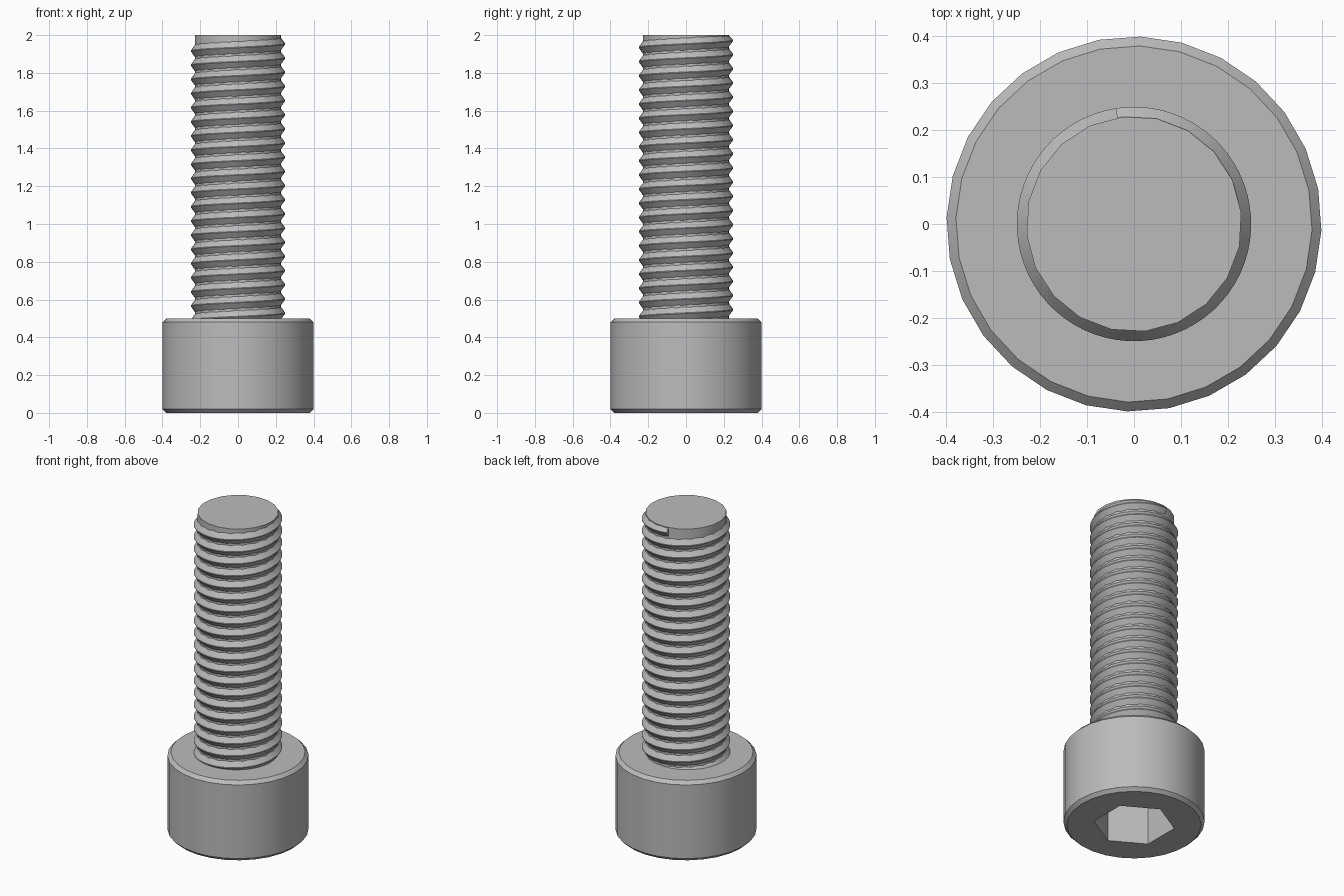
import bpy, bmesh, math

if "Cube" in bpy.data.objects:
    bpy.data.objects.remove(bpy.data.objects["Cube"], do_unlink=True)

HEAD_R, HEAD_H, CHAMFER = 0.4, 0.5, 0.02
SOCKET_R, SOCKET_DEPTH = 0.231, 0.25
CORE_R, CREST_R, ROOT_R = 0.23, 0.25, 0.224
PITCH, TOP = 0.075, 2.0

steel = bpy.data.materials.new("grey_steel")
steel.use_nodes = True
GREY = (0.5, 0.5, 0.5, 1)
steel.diffuse_color = GREY
steel.node_tree.nodes["Principled BSDF"].inputs["Base Color"].default_value = GREY


def make_object(name, bm):
    bmesh.ops.recalc_face_normals(bm, faces=bm.faces)
    mesh = bpy.data.meshes.new(name)
    bm.to_mesh(mesh)
    bm.free()
    mesh.materials.append(steel)
    obj = bpy.data.objects.new(name, mesh)
    bpy.context.collection.objects.link(obj)
    return obj


def stack(name, profile, sides, turn=0.0):
    """Solid of stacked polygon rings from a (radius, z) profile."""
    bm = bmesh.new()
    rings = []
    for r, z in profile:
        angles = [turn + math.tau * i / sides for i in range(sides)]
        rings.append([bm.verts.new((r * math.cos(a), r * math.sin(a), z)) for a in angles])
    for low, high in zip(rings, rings[1:]):
        for i in range(sides):
            j = (i + 1) % sides
            bm.faces.new((low[i], low[j], high[j], high[i]))
    bm.faces.new(rings[0])
    bm.faces.new(rings[-1])
    return make_object(name, bm)


def smooth(obj):
    bpy.ops.object.select_all(action='DESELECT')
    obj.select_set(True)
    bpy.context.view_layer.objects.active = obj
    bpy.ops.object.shade_smooth_by_angle(angle=math.radians(30))


# Cylindrical head, chamfered at both rims
head = stack("head", [(HEAD_R - CHAMFER, 0), (HEAD_R, CHAMFER),
                      (HEAD_R, HEAD_H - CHAMFER), (HEAD_R - CHAMFER, HEAD_H)],
             28, math.radians(88))

# Hexagonal socket cut into the underside
cutter = stack("socket_cutter", [(SOCKET_R, -0.1), (SOCKET_R, SOCKET_DEPTH)], 6, math.radians(30))
cutter.hide_render = True
cut = head.modifiers.new("socket", 'BOOLEAN')
cut.operation = 'DIFFERENCE'
cut.solver = 'EXACT'
cut.object = cutter
bpy.context.view_layer.objects.active = head
head.select_set(True)
bpy.ops.object.modifier_apply(modifier=cut.name)
bpy.data.objects.remove(cutter, do_unlink=True)

# Shank core
core = stack("shank_core", [(CORE_R, HEAD_H - 0.03), (CORE_R, TOP)], 20, math.radians(6))

# Right-handed V thread, starting inside the head and stopping square at the tip
bm = bmesh.new()
STEPS = 64
END_ANGLE = math.radians(99)
END_Z = 1.974
TURNS = 20
sections = []
for i in range(TURNS * STEPS + 1):
    back = TURNS - i / STEPS
    a = END_ANGLE - math.tau * back
    crest = END_Z - PITCH * back
    sections.append([bm.verts.new((r * math.cos(a), r * math.sin(a), min(crest + dz, TOP - 0.001)))
                     for r, dz in ((ROOT_R, -PITCH / 2), (CREST_R, -0.002),
                                   (CREST_R, 0.002), (ROOT_R, PITCH / 2))])
for s, t in zip(sections, sections[1:]):
    for k in range(4):
        m = (k + 1) % 4
        bm.faces.new((s[k], t[k], t[m], s[m]))
bm.faces.new(sections[0])
bm.faces.new(sections[-1])
thread = make_object("thread", bm)

for part in (head, core, thread):
    smooth(part)
